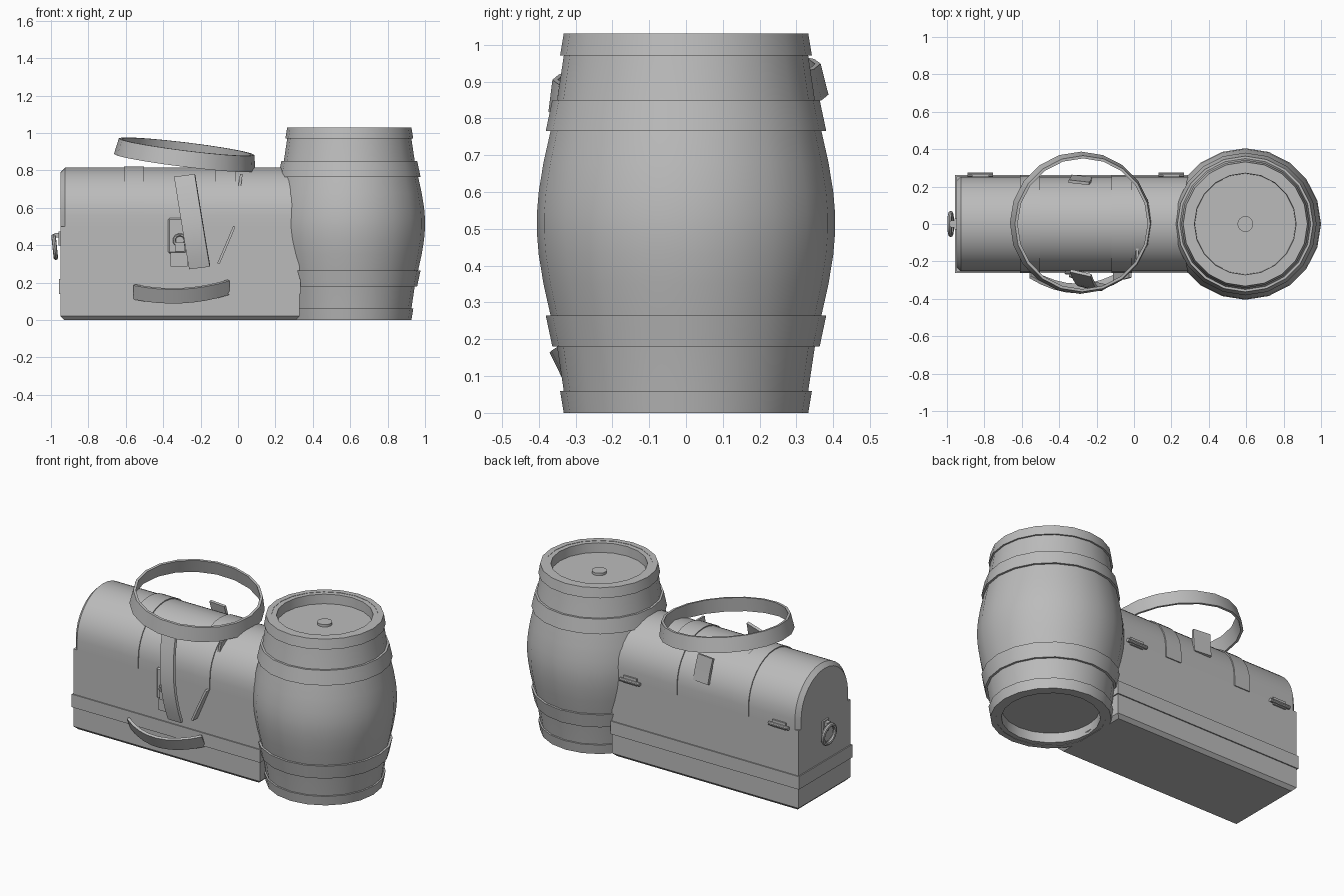
import bpy, bmesh, math
from mathutils import Vector, Matrix

if "Cube" in bpy.data.objects:
    bpy.data.objects.remove(bpy.data.objects["Cube"])

grey = bpy.data.materials.new("plain_grey")
grey.diffuse_color = (0.5, 0.5, 0.5, 1)
grey.use_nodes = True
grey.node_tree.nodes["Principled BSDF"].inputs["Base Color"].default_value = grey.diffuse_color


def finish(name, bm, smooth=30):
    bmesh.ops.recalc_face_normals(bm, faces=bm.faces)
    me = bpy.data.meshes.new(name)
    bm.to_mesh(me)
    bm.free()
    me.materials.append(grey)
    me.shade_smooth()
    me.set_sharp_from_angle(angle=math.radians(smooth))
    ob = bpy.data.objects.new(name, me)
    bpy.context.collection.objects.link(ob)
    return ob


def lathe(name, profile, loc, sides=20, rot=None, closed=False):
    """Spin (radius, z) points around z; open profiles start and end on the axis."""
    bm = bmesh.new()
    vs = [bm.verts.new((r, 0, z)) for r, z in profile]
    pairs = list(zip(vs, vs[1:])) + ([(vs[-1], vs[0])] if closed else [])
    edges = [bm.edges.new(p) for p in pairs]
    bmesh.ops.spin(bm, geom=vs + edges, axis=(0, 0, 1), cent=(0, 0, 0),
                   steps=sides, angle=2 * math.pi)
    bmesh.ops.remove_doubles(bm, verts=bm.verts, dist=1e-4)
    ob = finish(name, bm)
    ob.matrix_world = Matrix.Translation(loc) @ (rot or Matrix())
    return ob


def box(name, loc, size, bevel=0.0, bottom_only=False):
    bm = bmesh.new()
    bmesh.ops.create_cube(bm, size=1, matrix=Matrix.Translation(loc) @ Matrix.Diagonal((*size, 1)))
    if bevel:
        edges = [e for e in bm.edges if not bottom_only or all(v.co.z < loc[2] for v in e.verts)]
        bmesh.ops.bevel(bm, geom=edges, offset=bevel, segments=1, affect='EDGES')
    return finish(name, bm)


def arch(name, rings, z0=0.5, zc=0.56, steps=16):
    """Round-topped solid along x from (x, radius) rings."""
    bm = bmesh.new()
    loops = []
    for x, r in rings:
        pts = [(r, z0)] + [(r * math.cos(math.pi * i / steps), zc + r * math.sin(math.pi * i / steps))
                           for i in range(steps + 1)] + [(-r, z0)]
        loops.append([bm.verts.new((x, y, z)) for y, z in pts])
    for a, b in zip(loops, loops[1:]):
        for i in range(len(a)):
            j = (i + 1) % len(a)
            bm.faces.new((a[i], a[j], b[j], b[i]))
    bm.faces.new(loops[0])
    bm.faces.new(loops[-1])
    return finish(name, bm)


def stave(name, a, m, b, width, t=0.016, n=8):
    """Bent plank whose centre line runs through a, m and b."""
    a, m, b, w = map(Vector, (a, m, b, width))
    c = 2 * m - (a + b) / 2
    bm = bmesh.new()
    prev = first = None
    for i in range(n + 1):
        u = i / n
        p = a * (1 - u) ** 2 + c * 2 * u * (1 - u) + b * u * u
        tan = (c - a) * (1 - u) + (b - c) * u
        k = tan.cross(w).normalized() * t / 2
        q = [bm.verts.new(p + s * w / 2 + d * k) for s, d in ((-1, -1), (1, -1), (1, 1), (-1, 1))]
        if prev:
            for j in range(4):
                bm.faces.new((prev[j], prev[(j + 1) % 4], q[(j + 1) % 4], q[j]))
        first = first or q
        prev = q
    bm.faces.new(first)
    bm.faces.new(prev)
    return finish(name, bm)


# Barrel: body with recessed ends, four hoops, bung
B = (0.595, 0, 0)
H = 1.03
half = [(0, 0.06), (0.27, 0.06), (0.272, 0.002), (0.322, 0.002), (0.332, 0.06), (0.35, 0.18), (0.368, 0.265),
        (0.387, 0.35), (0.4, 0.43), (0.405, 0.49)]
lathe("barrel_body", half + [(r, H - z) for r, z in reversed(half)], B)
for label, flip in (("lower", False), ("upper", True)):
    for part, prof in (("end_hoop", [(0.3, 0), (0.332, 0), (0.342, 0.06), (0.3, 0.06)]),
                       ("belly_hoop", [(0.34, 0.18), (0.363, 0.18), (0.381, 0.265), (0.34, 0.265)])):
        lathe(f"{label}_{part}", [(r, H - z if flip else z) for r, z in prof], B, closed=True)
lathe("barrel_bung", [(0, 0.96), (0.042, 0.96), (0.042, 0.985), (0, 0.985)], B, 16)

# Chest: base, band around it, arched lid and straps
CX = -0.311
box("chest_base", (CX, 0, 0.25), (1.278, 0.51, 0.5), 0.02, True)
box("chest_band", (CX, 0, 0.18), (1.292, 0.524, 0.08))
arch("chest_lid", [(CX - 0.639, 0.23), (CX - 0.614, 0.255), (CX + 0.614, 0.255), (CX + 0.639, 0.23)])
arch("lid_end_core", [(CX - 0.637, 0.228), (CX + 0.637, 0.228)])
for s, side in ((-1, "left"), (1, "right")):
    x = CX + s * 0.245
    arch(side + "_lid_strap", [(x - 0.054, 0.261), (x + 0.054, 0.261)])
    # Hinges on the back
    x = CX + s * 0.51
    box(side + "_hinge_plate", (x, 0.258, 0.505), (0.09, 0.012, 0.045))
    lathe(side + "_hinge_pin", [(0, -0.068), (0.011, -0.068), (0.011, 0.068), (0, 0.068)],
          (x, 0.264, 0.5), 10, Matrix.Rotation(math.pi / 2, 4, 'Y'))

# Lock on the front
box("lock_hasp", (CX - 0.012, -0.26, 0.45), (0.1, 0.018, 0.19), 0.008)
box("lock_plate", (CX - 0.005, -0.26, 0.325), (0.09, 0.014, 0.08))
box("lock_body", (CX, -0.275, 0.39), (0.05, 0.03, 0.05))
lathe("lock_shackle", [(0.03 + 0.008 * math.cos(i * math.pi / 3), 0.008 * math.sin(i * math.pi / 3))
                       for i in range(6)], (CX, -0.278, 0.425), 14, Matrix.Rotation(math.pi / 2, 4, 'X'), True)

# Ring handle on the left end
box("handle_plate", (-0.953, 0, 0.435), (0.014, 0.06, 0.075))
box("handle_lug", (-0.967, 0, 0.452), (0.03, 0.035, 0.025))
lathe("handle_ring", [(0.058 + 0.012 * math.cos(i * math.pi / 4), 0.012 * math.sin(i * math.pi / 4))
                      for i in range(8)], (-0.98, 0, 0.39), 18, Matrix.Rotation(math.radians(84), 4, 'Y'), True)

# Loose hoop resting on the lid
tilt = Matrix.Rotation(math.radians(7), 4, 'Y') @ Matrix.Rotation(math.radians(3.5), 4, 'X')
lathe("loose_hoop", [(0.366, -0.043), (0.381, -0.043), (0.365, 0.043), (0.35, 0.043)],
      (-0.28, 0.004, 0.884), 20, tilt, True)

# Loose barrel staves
stave("leaning_stave", (-0.285, -0.262, 0.77), (-0.245, -0.335, 0.52), (-0.205, -0.318, 0.28), (0.11, -0.025, 0.014))
stave("fallen_stave", (-0.555, -0.265, 0.15), (-0.3, -0.345, 0.13), (-0.05, -0.265, 0.175), (0, -0.037, 0.075))
stave("side_stave", (-0.02, -0.262, 0.5), (-0.06, -0.272, 0.405), (-0.105, -0.278, 0.3), (0, 0.05, 0), 0.013)
stave("back_stave", (-0.295, 0.222, 0.775), (-0.285, 0.235, 0.7), (-0.28, 0.25, 0.62), (0.11, -0.012, 0))
stave("lid_stave", (0.018, -0.165, 0.78), (0.012, -0.165, 0.74), (0.005, -0.168, 0.69), (0, 0.07, 0), 0.014)
